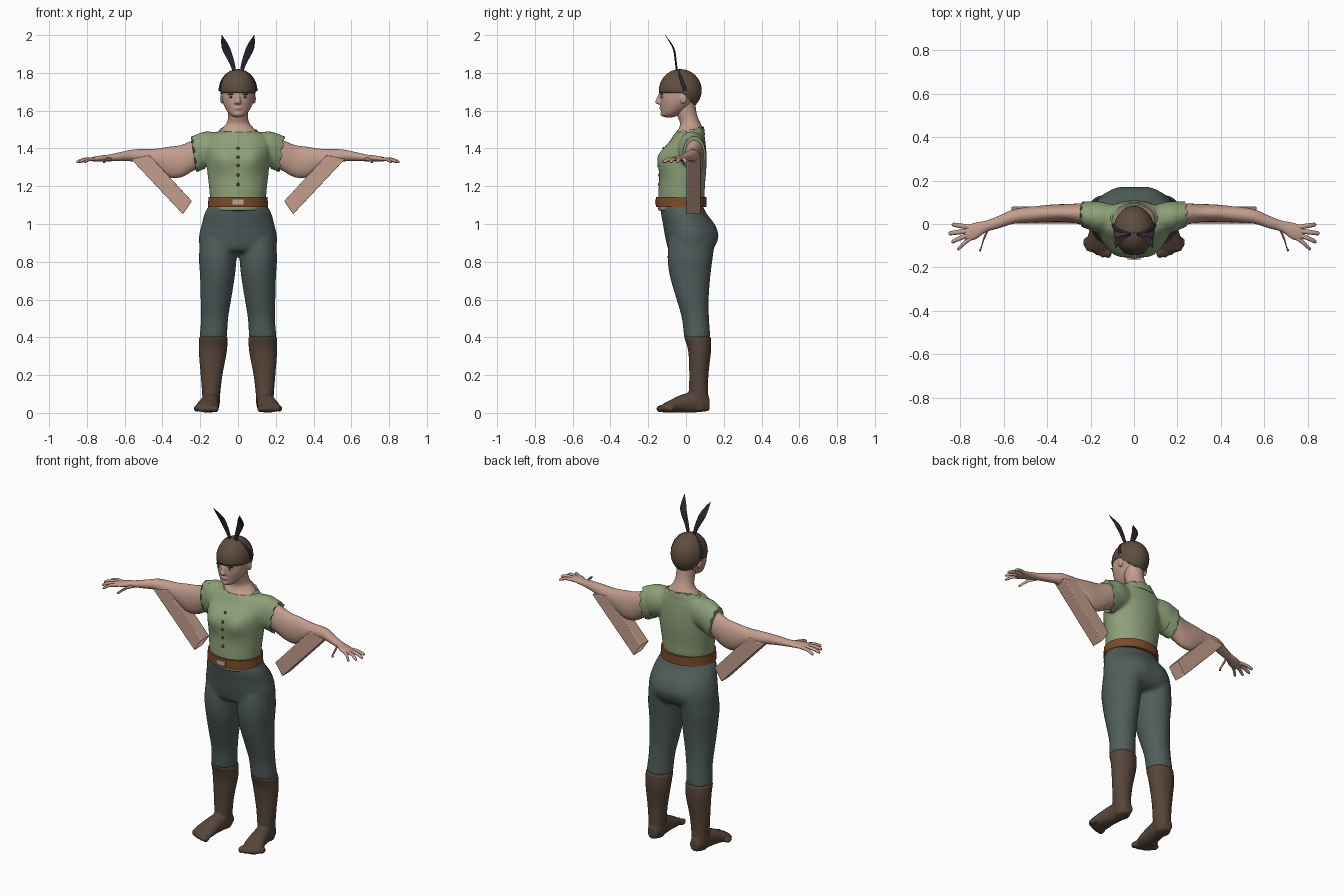
import bpy, bmesh, math
from mathutils import Vector, Matrix

cube = bpy.data.objects.get("Cube")
if cube:
    bpy.data.objects.remove(cube)


def material(name, r, g, b):
    m = bpy.data.materials.new(name)
    m.use_nodes = True
    m.diffuse_color = (r, g, b, 1)
    m.node_tree.nodes["Principled BSDF"].inputs["Base Color"].default_value = (r, g, b, 1)
    return m


SKIN = material("skin", .55, .34, .27)
SHIRT = material("shirt green", .27, .35, .19)
PANTS = material("trouser slate", .08, .11, .105)
BOOT = material("boot brown", .095, .06, .042)
HAIR = material("hair brown", .115, .075, .05)
BELT = material("belt leather", .2, .07, .022)
BUCKLE = material("buckle metal", .5, .38, .33)
DARK = material("dark plum", .025, .018, .032)
BUTTON = material("button brown", .15, .045, .022)
EYE = material("eye white", .6, .55, .5)


def smooth_rings(rings, steps):
    """Catmull-Rom interpolation between cross-sections."""
    out = []
    for i in range(len(rings) - 1):
        p0, p1, p2, p3 = (rings[min(max(j, 0), len(rings) - 1)] for j in range(i - 1, i + 3))
        for k in range(steps):
            t = k / steps
            out.append([b + t / 2 * (c - a + t * (2 * a - 5 * b + 4 * c - d + t * (3 * (b - c) + d - a)))
                        for a, b, c, d in zip(p0, p1, p2, p3)])
    return out + [list(rings[-1])]


def loft(bm, axis, rings, side=1, n=28, steps=4, jag=0.0):
    """Rings are (position on axis, other two centre coords, two radii)."""
    loops = []
    rows = smooth_rings(rings, steps)
    for k, (p, c1, c2, a, b) in enumerate(rows):
        loop = []
        for j in range(n):
            t = 2 * math.pi * j / n
            u = c1 + max(a, .001) * math.cos(t)
            v = c2 + max(b, .001) * math.sin(t)
            q = p + (jag * (-1) ** (j // 2) if k == len(rows) - 1 else 0)
            co = {"X": (q, u, v), "Y": (u, q, v), "Z": (u, v, q)}[axis]
            loop.append(bm.verts.new((co[0] * side, co[1], co[2])))
        loops.append(loop)
    for lo, hi in zip(loops, loops[1:]):
        for j in range(n):
            bm.faces.new((lo[j], lo[(j + 1) % n], hi[(j + 1) % n], hi[j]))
    bm.faces.new(loops[0])
    bm.faces.new(loops[-1])


def ball(bm, centre, radii, seg=20):
    m = Matrix.Translation(centre) @ Matrix.Diagonal((*radii, 1))
    bmesh.ops.create_uvsphere(bm, u_segments=seg, v_segments=seg // 2, radius=1, matrix=m)


def bump(bm, centre, radius, push):
    for v in bm.verts:
        if (v.co.y - centre[1]) * push > 0:
            d2 = (v.co.x - centre[0]) ** 2 + (v.co.z - centre[2]) ** 2
            v.co.y += push * math.exp(-d2 / radius ** 2)


def finish(bm, name, mat, voxel=0, angle=50):
    bmesh.ops.recalc_face_normals(bm, faces=bm.faces)
    me = bpy.data.meshes.new(name)
    bm.to_mesh(me)
    bm.free()
    me.materials.append(mat)
    ob = bpy.data.objects.new(name, me)
    bpy.context.collection.objects.link(ob)
    bpy.ops.object.select_all(action='DESELECT')
    ob.select_set(True)
    bpy.context.view_layer.objects.active = ob
    bpy.ops.object.shade_smooth_by_angle(angle=math.radians(angle))
    if voxel:
        r = ob.modifiers.new("blend", 'REMESH')
        r.mode, r.voxel_size, r.use_smooth_shade = 'VOXEL', voxel, True
        s = ob.modifiers.new("soften", 'SMOOTH')
        s.factor, s.iterations = .5, 5
    return ob


# Trousers: hips and both legs blended together
bm = bmesh.new()
loft(bm, "Z", [(1.11, 0, -.025, .145, .11), (1.06, 0, -.015, .175, .118), (1, 0, .008, .192, .13),
               (.93, 0, .02, .207, .13), (.87, 0, .02, .2, .115), (.85, 0, .02, .17, .09)], n=48)
for s in (1, -1):
    loft(bm, "Z", [(.395, .131, .06, .073, .07), (.5, .124, .05, .072, .072), (.6, .117, .035, .081, .085),
                   (.72, .109, .022, .092, .107), (.82, .107, .02, .1, .118), (.92, .1, .02, .1, .11)], s)
    bump(bm, (.085 * s, .02, .94), .085, .028)
finish(bm, "trousers", PANTS, .01)

# Shirt body with short sleeves
bm = bmesh.new()
loft(bm, "Z", [(1.07, 0, -.035, .135, .115), (1.14, 0, -.025, .148, .122), (1.2, 0, -.022, .154, .122),
               (1.3, 0, -.012, .165, .12), (1.38, 0, -.005, .172, .113), (1.44, 0, .01, .172, .092),
               (1.475, 0, .017, .14, .08), (1.49, 0, .02, .1, .07)], n=48)
for s in (1, -1):
    bump(bm, (.078 * s, -.01, 1.345), .07, -.036)
    loft(bm, "X", [(.08, .025, 1.405, .06, .075), (.15, .03, 1.4, .072, .09),
                   (.19, .034, 1.39, .07, .097), (.215, .04, 1.378, .064, .095)], s)
shirt = finish(bm, "shirt", SHIRT, .009)

# Ragged hems on sleeves and neckline
for s, side in ((1, "left"), (-1, "right")):
    bm = bmesh.new()
    loft(bm, "X", [(.185, .034, 1.388, .068, .094), (.215, .04, 1.377, .064, .094),
                   (.232, .043, 1.37, .06, .094)], s, n=40, jag=.007)
    for v in bm.verts:
        v.co.x += s * (v.co.z - 1.39) * .15
    finish(bm, side + "_sleeve_hem", SHIRT)
bm = bmesh.new()
loft(bm, "Z", [(1.455, 0, .015, .14, .085), (1.48, 0, .018, .115, .08), (1.497, 0, .02, .098, .074)], n=40, jag=.005)
for v in bm.verts:
    v.co.z += (v.co.y - .02) * .2
finish(bm, "collar", SHIRT)

# Belt, buckle and shirt buttons
bm = bmesh.new()
loft(bm, "Z", [(1.09, 0, -.025, .16, .134), (1.142, 0, -.025, .156, .134)], n=40, steps=1)
finish(bm, "belt", BELT)
bm = bmesh.new()
bmesh.ops.create_cube(bm, size=1, matrix=Matrix.Translation((0, -.158, 1.117)) @ Matrix.Diagonal((.06, .012, .026, 1)))
finish(bm, "belt_buckle", BUCKLE)
bpy.context.view_layer.update()
shirt_surface = shirt.evaluated_get(bpy.context.evaluated_depsgraph_get())
bm = bmesh.new()
for z in (1.21, 1.26, 1.31, 1.355, 1.4):
    hit, place, normal, index = shirt_surface.ray_cast(Vector((0, -1, z)), Vector((0, 1, 0)))
    ball(bm, place if hit else (0, -.14, z), (.009, .005, .009), 12)
finish(bm, "buttons", BUTTON)

# Neck and upper chest
bm = bmesh.new()
loft(bm, "Z", [(1.44, 0, .015, .1, .07), (1.485, 0, .02, .1, .071), (1.508, 0, .025, .082, .062),
               (1.535, 0, .022, .06, .054), (1.57, 0, .008, .052, .053), (1.62, 0, -.005, .054, .056),
               (1.67, 0, -.01, .06, .06)])
finish(bm, "neck", SKIN)

# Head with nose, lips and ears
bm = bmesh.new()
loft(bm, "Z", [(1.565, 0, -.09, .02, .025), (1.578, 0, -.083, .042, .047), (1.61, 0, -.06, .066, .073),
               (1.65, 0, -.045, .082, .093), (1.7, 0, -.035, .088, .103), (1.75, 0, -.03, .084, .1),
               (1.8, 0, -.03, .045, .055)], n=36)
loft(bm, "Z", [(1.633, 0, -.135, .012, .012), (1.643, 0, -.144, .018, .019), (1.665, 0, -.141, .011, .016),
               (1.7, 0, -.131, .009, .009)], n=16)
ball(bm, (0, -.131, 1.614), (.022, .011, .009))
ball(bm, (0, -.12, 1.583), (.022, .016, .014))
for s in (1, -1):
    ball(bm, (.085 * s, -.012, 1.663), (.01, .017, .028))
finish(bm, "head", SKIN, .005)

# Eyes and brows
for name, mat, z, y, radii in (("eyes", EYE, 1.672, -.126, (.014, .007, .006)),
                               ("pupils", DARK, 1.672, -.13, (.006, .005, .006)),
                               ("brows", HAIR, 1.687, -.129, (.02, .007, .004))):
    bm = bmesh.new()
    for s in (1, -1):
        ball(bm, (.037 * s, y, z), radii, 14)
    finish(bm, name, mat)

# Hair cap: straight fringe, sloping down to the nape
bm = bmesh.new()
ball(bm, (0, -.03, 1.708), (.094, .113, .112), 40)
corner = Vector((0, -.02, 1.693))
cuts = (Vector((0, 0, 1)), Vector((0, 1.0, 1)).normalized())
for normal in cuts:
    bmesh.ops.bisect_plane(bm, geom=bm.verts[:] + bm.edges[:] + bm.faces[:], plane_co=corner, plane_no=normal)
low = [f for f in bm.faces if all((f.calc_center_median() - corner).dot(n) < 0 for n in cuts)]
bmesh.ops.delete(bm, geom=low, context='FACES')
hair = finish(bm, "hair", HAIR)
rim = hair.modifiers.new("thickness", 'SOLIDIFY')
rim.thickness = .015

# Headband and tall ears
band = bpy.data.curves.new("headband", 'CURVE')
band.dimensions, band.bevel_depth = '3D', .009
spline = band.splines.new('POLY')
spline.points.add(24)
for i, p in enumerate(spline.points):
    t = math.pi * i / 24
    p.co = (.094 * math.cos(t), -.005 - .035 * math.sin(t), 1.705 + .106 * math.sin(t), 1)
band.materials.append(DARK)
bpy.context.collection.objects.link(bpy.data.objects.new("headband", band))

for s, side in ((1, "left"), (-1, "right")):
    bm = bmesh.new()
    loft(bm, "Z", [(1.8, .018, -.048, .008, .005), (1.85, .031, -.053, .014, .005), (1.92, .06, -.063, .022, .005),
                   (1.96, .073, -.083, .016, .004), (2.0, .086, -.11, .001, .001)], s, n=16)
    finish(bm, side + "_tall_ear", DARK)

    # Arm, palm and fingers
    bm = bmesh.new()
    loft(bm, "X", [(.15, .04, 1.385, .05, .07), (.23, .045, 1.365, .05, .08), (.3, .05, 1.333, .042, .085),
                   (.37, .05, 1.328, .04, .08), (.45, .045, 1.345, .037, .052), (.55, .035, 1.362, .033, .033),
                   (.62, .01, 1.357, .029, .024), (.68, -.01, 1.35, .026, .018), (.73, -.032, 1.347, .038, .015),
                   (.77, -.042, 1.343, .034, .011), (.785, -.044, 1.341, .02, .005)], s)
    for x0, y0, x1, y1 in ((.75, -.015, .84, -.003), (.76, -.032, .856, -.043), (.76, -.05, .842, -.08),
                           (.75, -.064, .815, -.112), (.67, -.02, .715, -.118)):
        xm, ym = (x0 + x1) / 2, (y0 + y1) / 2
        loft(bm, "X", [(x0, y0, 1.343, .011, .01), (xm, ym, 1.343, .011, .009),
                       (x1 - .008, y1, 1.331, .009, .008), (x1, y1, 1.327, .002, .002)], s, n=12)
    finish(bm, side + "_arm", SKIN)

    # Hanging open sleeve under the forearm
    bm = bmesh.new()
    outline = [(.566, 1.343), (.29, 1.05), (.243, 1.12), (.4, 1.29), (.47, 1.365)]
    front, back = ([bm.verts.new((x * s, y, z)) for x, z in outline] for y in (.003, .08))
    bm.faces.new(front)
    bm.faces.new(back)
    walls = [bm.faces.new((front[i], front[(i + 1) % 5], back[(i + 1) % 5], back[i])) for i in range(5)]
    bmesh.ops.recalc_face_normals(bm, faces=bm.faces)
    bmesh.ops.inset_individual(bm, faces=[walls[1]], thickness=.008)
    bmesh.ops.translate(bm, verts=walls[1].verts, vec=(.07 * s, 0, .075))
    ob = finish(bm, side + "_hanging_sleeve", SKIN, angle=30)
    bev = ob.modifiers.new("soft_edges", 'BEVEL')
    bev.width, bev.segments = .004, 2

    # Boot with soft toes
    bm = bmesh.new()
    loft(bm, "Z", [(.01, .142, .07, .036, .045), (.05, .142, .07, .046, .054), (.1, .142, .066, .048, .052),
                   (.2, .14, .068, .058, .051), (.33, .133, .072, .075, .061), (.405, .131, .06, .076, .073)], s)
    loft(bm, "Y", [(.125, .14, .045, .03, .035), (.05, .143, .055, .044, .053), (-.02, .152, .05, .05, .048),
                   (-.08, .162, .036, .06, .034), (-.125, .168, .024, .056, .022)], s)
    for i in range(5):
        ball(bm, ((.119 + .025 * i) * s, -.133 + .005 * i * i * .6, .022), (.017, .026, .02 - .001 * i))
    finish(bm, side + "_boot", BOOT, .007)
